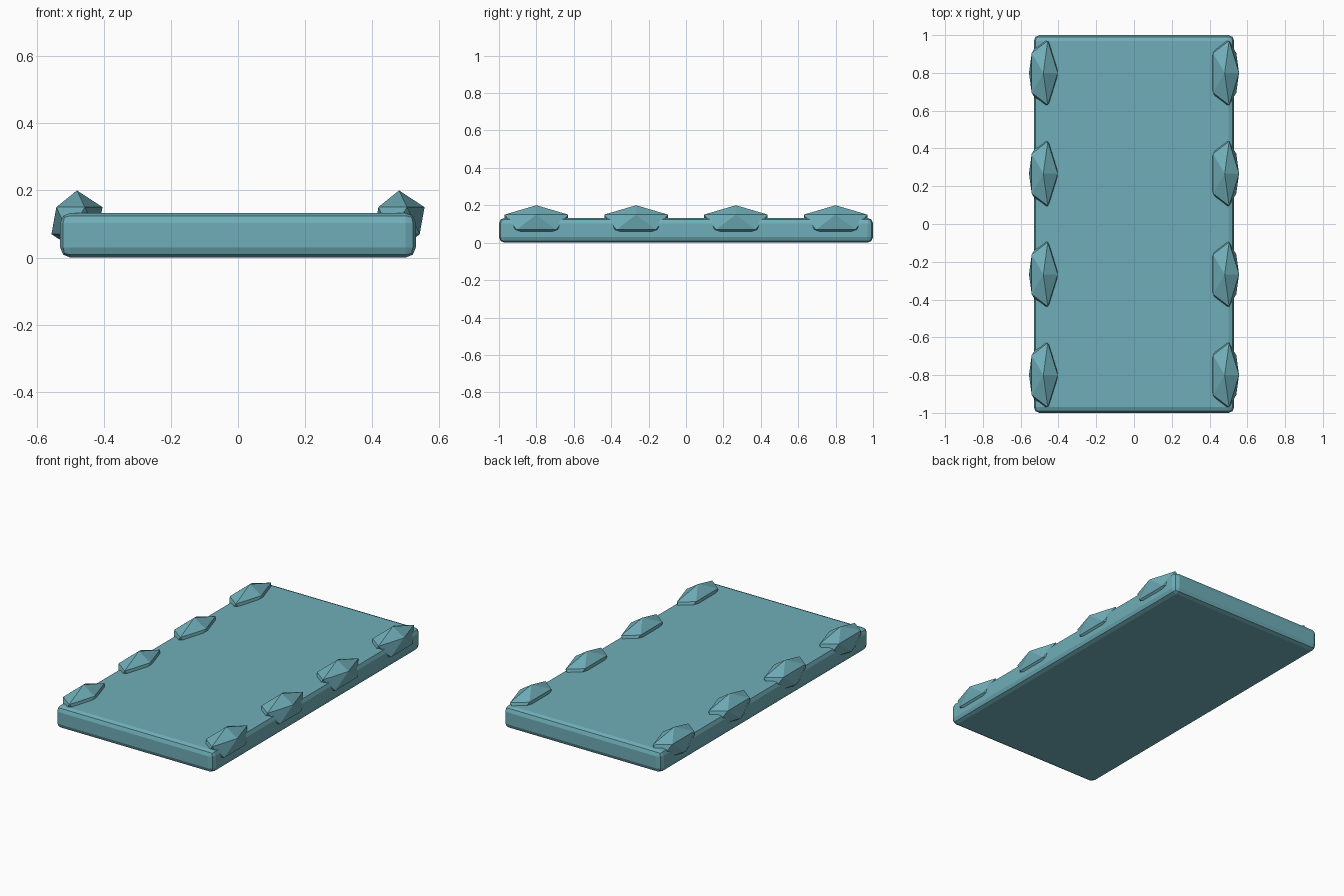
import bpy

if "Cube" in bpy.data.objects:
    bpy.data.objects.remove(bpy.data.objects["Cube"])

mat = bpy.data.materials.new("teal")
mat.diffuse_color = (0.16, 0.42, 0.48, 1)
mat.use_nodes = True
mat.node_tree.nodes["Principled BSDF"].inputs["Base Color"].default_value = mat.diffuse_color

# Slab with rounded edges
bpy.ops.mesh.primitive_cube_add(size=1, location=(0, 0, 0.0665))
slab = bpy.context.object
slab.name = "slab"
slab.scale = (1.06, 2.0, 0.133)
bpy.ops.object.transform_apply(location=False, rotation=False, scale=True)
bevel = slab.modifiers.new("rounded_edges", 'BEVEL')
bevel.width = 0.03
bevel.segments = 2
slab.data.materials.append(mat)


# Faceted studs along both long edges
def stud(name, x, y):
    bpy.ops.mesh.primitive_ico_sphere_add(subdivisions=1, radius=1, location=(x, y, 0.11))
    ob = bpy.context.object
    ob.name = name
    ob.scale = (0.085, 0.2, 0.09)
    bpy.ops.object.transform_apply(location=False, rotation=False, scale=True)
    ob.data.materials.append(mat)


for side, x in (("left", -0.48), ("right", 0.48)):
    for i in range(4):
        stud(f"{side}_stud_{i + 1}", x, -0.8 + i * 1.6 / 3)
